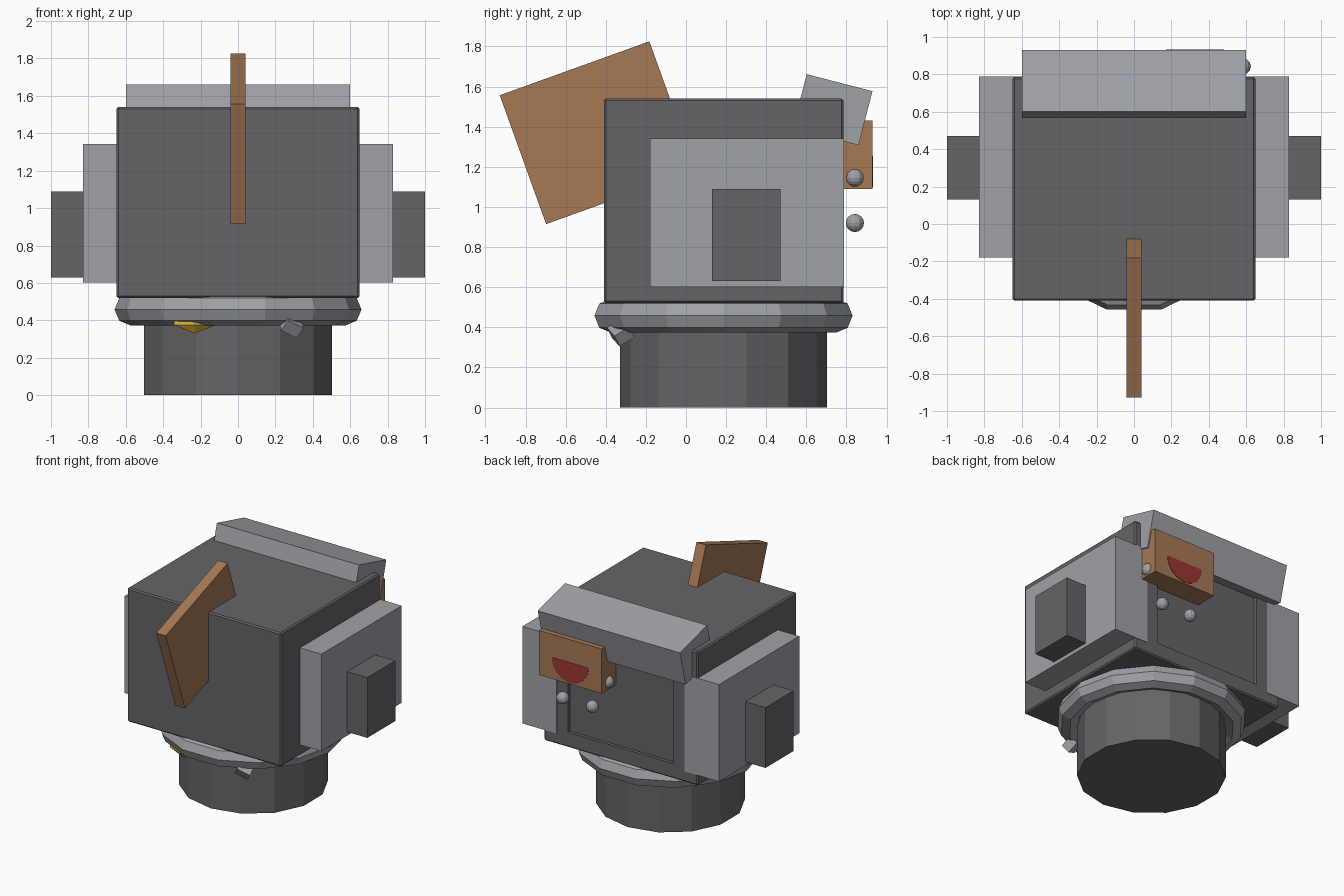
import bpy, math
from math import radians

if "Cube" in bpy.data.objects:
    bpy.data.objects.remove(bpy.data.objects["Cube"])

def material(name, rgb):
    m = bpy.data.materials.new(name)
    m.diffuse_color = (*rgb, 1)
    m.use_nodes = True
    m.node_tree.nodes["Principled BSDF"].inputs["Base Color"].default_value = m.diffuse_color
    return m

DARK = material("dark_grey", (0.13, 0.13, 0.14))
LIGHT = material("light_grey", (0.35, 0.36, 0.39))
BROWN = material("brown", (0.38, 0.19, 0.09))
RED = material("red", (0.32, 0.04, 0.03))
YELLOW = material("yellow", (0.75, 0.5, 0.05))

def finish(name, mat):
    ob = bpy.context.object
    ob.name = name
    if mat:
        ob.data.materials.append(mat)
    return ob

def box(name, centre, size, mat=None, rot=(0, 0, 0)):
    bpy.ops.mesh.primitive_cube_add(size=1, location=centre, rotation=[radians(a) for a in rot])
    ob = bpy.context.object
    ob.scale = size
    bpy.ops.object.transform_apply(location=False, rotation=False, scale=True)
    return finish(name, mat)

CY = 0.187  # shared centre of neck and collar

# Neck and faceted collar
bpy.ops.mesh.primitive_cylinder_add(vertices=14, radius=0.515, depth=0.44, location=(0, CY, 0.22))
finish("neck", DARK)
bpy.ops.mesh.primitive_torus_add(major_segments=14, minor_segments=8, major_radius=0.575,
                                 minor_radius=0.085, location=(0, CY, 0.458))
finish("collar", LIGHT)

# Collar ornaments
bpy.ops.mesh.primitive_uv_sphere_add(segments=4, ring_count=2, radius=1, location=(-0.23, -0.33, 0.42))
tag = finish("collar_tag", YELLOW)
tag.scale = (0.13, 0.05, 0.09)
box("collar_buckle", (0.285, -0.325, 0.375), (0.10, 0.09, 0.07), LIGHT, (35, 25, 25))

# Head block with a shallow recessed back panel
head = box("head", (0, 0.1875, 1.03), (1.30, 1.195, 1.02), DARK)
bevel = head.modifiers.new("edge", 'BEVEL')
bevel.width, bevel.segments = 0.01, 1
cutter = box("panel_cutter", (0, 0.815, 1.0), (0.89, 0.11, 0.73))
cutter.hide_render = True
cutter.display_type = 'WIRE'
cut = head.modifiers.new("panel", 'BOOLEAN')
cut.object, cut.operation, cut.solver = cutter, 'DIFFERENCE', 'EXACT'
bpy.context.view_layer.objects.active = head
for mod in ("edge", "panel"):
    bpy.ops.object.modifier_apply(modifier=mod)
bpy.data.objects.remove(cutter)

# Side plates and their outer blocks
for side, s in (("left", -1), ("right", 1)):
    box(side + "_plate", (s * 0.685, 0.304, 0.972), (0.29, 0.968, 0.74), LIGHT)
    box(side + "_block", (s * 0.90, 0.30, 0.86), (0.20, 0.34, 0.46), DARK)

# Tilted front fin and tilted brow at the back
box("fin", (0, -0.44, 1.37), (0.08, 0.793, 0.683), BROWN, (19.8, 0, 0))
box("brow", (0, 0.731, 1.485), (1.20, 0.339, 0.278), LIGHT, (-14.5, 0, 0))

# Off-centre box on the back with a half-disc mark
MX = 0.325
box("back_box", (MX, 0.84, 1.26), (0.53, 0.18, 0.34), BROWN)
arc = [math.pi + math.pi * i / 12 for i in range(13)]
mesh = bpy.data.meshes.new("half_disc")
n = len(arc)
verts = [(MX + 0.155 * math.cos(a), y, 1.255 + 0.155 * math.sin(a)) for y in (0.933, 0.92) for a in arc]
faces = [tuple(reversed(range(n))), tuple(range(n, 2 * n))]
faces += [(i, (i + 1) % n, n + (i + 1) % n, n + i) for i in range(n)]
mesh.from_pydata(verts, [], faces)
mesh.materials.append(RED)
disc = bpy.data.objects.new("half_disc", mesh)
bpy.context.collection.objects.link(disc)

# Round studs beside and below the box
for i, (dx, z) in enumerate(((-0.255, 1.145), (0.255, 1.145), (-0.125, 0.92), (0.125, 0.92))):
    bpy.ops.mesh.primitive_uv_sphere_add(segments=12, ring_count=8, radius=0.045,
                                         location=(MX + dx, 0.842, z))
    finish(f"stud_{i + 1}", LIGHT)
